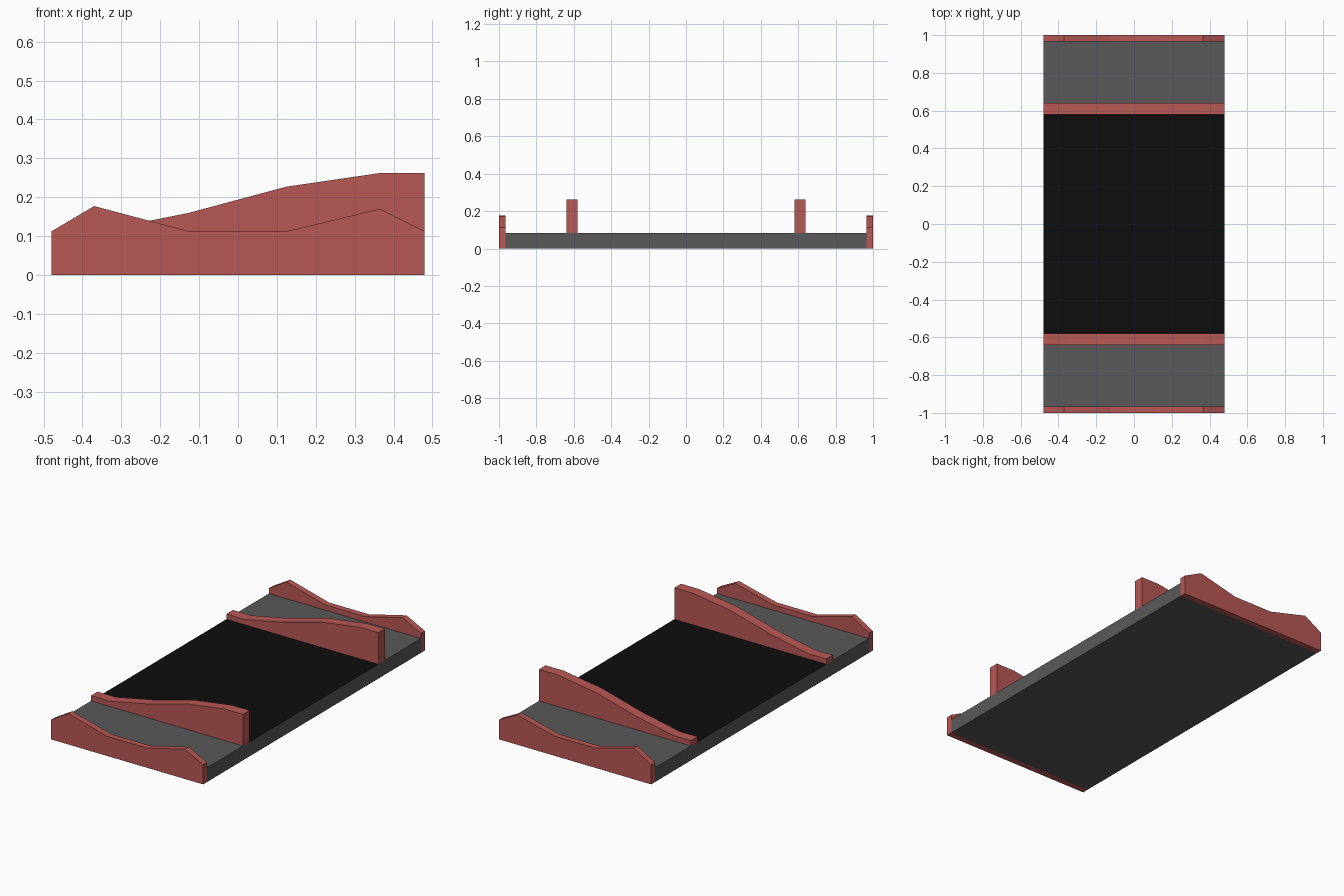
import bpy, bmesh

if "Cube" in bpy.data.objects:
    bpy.data.objects.remove(bpy.data.objects["Cube"])

HALF_X = 0.48
DECK_TOP = 0.082
RAIL_IN, RAIL_OUT = 0.58, 0.64
WALL_IN, WALL_OUT = 0.965, 1.0


def material(name, color):
    m = bpy.data.materials.new(name)
    m.diffuse_color = (*color, 1)
    m.use_nodes = True
    m.node_tree.nodes["Principled BSDF"].inputs["Base Color"].default_value = m.diffuse_color
    return m


red = material("red", (0.48, 0.098, 0.09))
grey = material("dark_grey", (0.1, 0.1, 0.1))
black = material("black", (0.004, 0.004, 0.004))


def finish(bm, name, *mats):
    bmesh.ops.recalc_face_normals(bm, faces=bm.faces)
    mesh = bpy.data.meshes.new(name)
    bm.to_mesh(mesh)
    bm.free()
    for m in mats:
        mesh.materials.append(m)
    obj = bpy.data.objects.new(name, mesh)
    bpy.context.collection.objects.link(obj)
    return obj


def extrude_profile(name, top, base, y0, y1):
    """Upright slab: x-z outline pushed along y."""
    outline = [(-HALF_X, base), (HALF_X, base)] + top[::-1]
    bm = bmesh.new()
    face = bm.faces.new([bm.verts.new((x, y0, z)) for x, z in outline])
    new = bmesh.ops.extrude_face_region(bm, geom=[face])["geom"]
    verts = [v for v in new if isinstance(v, bmesh.types.BMVert)]
    bmesh.ops.translate(bm, verts=verts, vec=(0, y1 - y0, 0))
    return finish(bm, name, red)


# Deck slab, with the top between the rails painted black
bm = bmesh.new()
bmesh.ops.create_cube(bm, size=1)
bmesh.ops.scale(bm, verts=bm.verts, vec=(2 * HALF_X, 2 * WALL_IN, DECK_TOP))
bmesh.ops.translate(bm, verts=bm.verts, vec=(0, 0, DECK_TOP / 2))
for y in (-RAIL_IN, RAIL_IN):
    bmesh.ops.bisect_plane(bm, geom=bm.verts[:] + bm.edges[:] + bm.faces[:],
                           plane_co=(0, y, 0), plane_no=(0, 1, 0))
bm.normal_update()
for f in bm.faces:
    if f.normal.z > 0.9 and abs(f.calc_center_median().y) < RAIL_IN:
        f.material_index = 1
finish(bm, "deck", grey, black)

# Side walls and inner rails, one of each per side
wall_top = [(-HALF_X, 0.112), (-0.37, 0.177), (-0.125, 0.112),
            (0.125, 0.112), (0.365, 0.17), (HALF_X, 0.112)]
rail_top = [(-HALF_X, 0.112), (-0.365, 0.112), (-0.125, 0.16),
            (0.125, 0.227), (0.365, 0.262), (HALF_X, 0.262)]
for side, s in (("front", -1), ("back", 1)):
    extrude_profile(f"{side}_side_wall", wall_top, 0, s * WALL_IN, s * WALL_OUT)
    extrude_profile(f"{side}_inner_rail", rail_top, DECK_TOP, s * RAIL_IN, s * RAIL_OUT)
